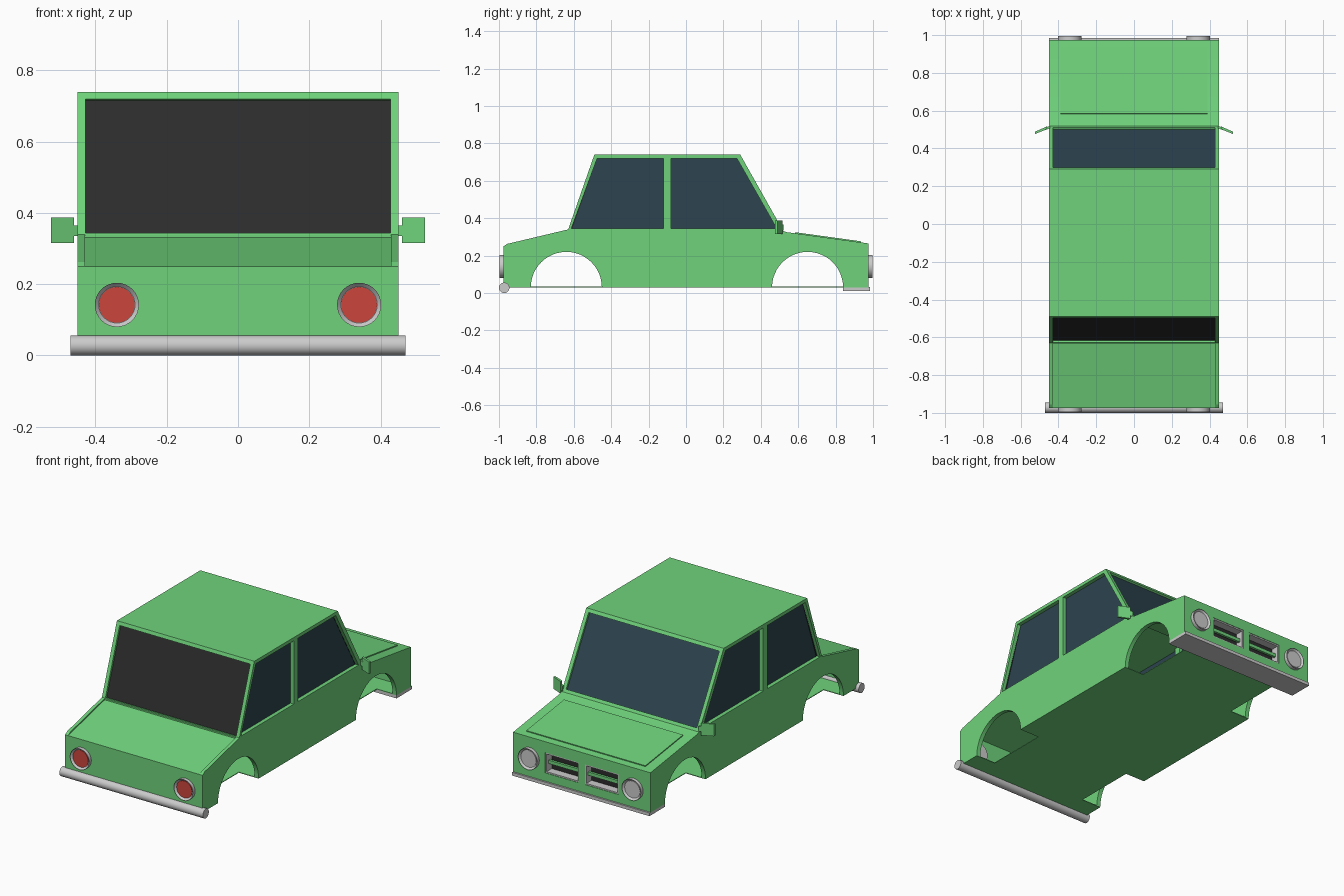
import bpy, bmesh
from math import pi, radians
from mathutils import Matrix, Vector

if "Cube" in bpy.data.objects:
    bpy.data.objects.remove(bpy.data.objects["Cube"])


def material(name, rgb):
    m = bpy.data.materials.new(name)
    m.diffuse_color = (*rgb, 1)
    m.use_nodes = True
    m.node_tree.nodes["Principled BSDF"].inputs["Base Color"].default_value = m.diffuse_color
    return m


GREEN = material("green_paint", (.16, .65, .20))
GLASS = material("blue_glass", (.026, .058, .08))
BLACK = material("black", (.025, .025, .025))
RED = material("red_lens", (.6, .06, .045))


def finish(name, bm, mat):
    bmesh.ops.recalc_face_normals(bm, faces=bm.faces)
    me = bpy.data.meshes.new(name)
    bm.to_mesh(me)
    bm.free()
    if mat:
        me.materials.append(mat)
    ob = bpy.data.objects.new(name, me)
    bpy.context.collection.objects.link(ob)
    return ob


def prism(name, pts, a, b, mat=None, axis='x'):
    """Extrude a (y,z) profile along x, or an (x,y) profile along z."""
    bm = bmesh.new()
    place = (lambda p, h: (h, *p)) if axis == 'x' else (lambda p, h: (*p, h))
    lo = [bm.verts.new(place(p, a)) for p in pts]
    hi = [bm.verts.new(place(p, b)) for p in pts]
    bm.faces.new(lo)
    bm.faces.new(hi)
    n = len(pts)
    for i in range(n):
        j = (i + 1) % n
        bm.faces.new((lo[i], lo[j], hi[j], hi[i]))
    return finish(name, bm, mat)


def box(name, x, y, z, mat=None):
    return prism(name, [(y[0], z[0]), (y[1], z[0]), (y[1], z[1]), (y[0], z[1])], *x, mat)


def cylinder(name, r, depth, centre, axis, mat=None, seg=48, rim=None):
    """Cylinder along axis; rim = (width, depth) sinks the cap facing +axis."""
    bm = bmesh.new()
    bmesh.ops.create_cone(bm, cap_ends=True, segments=seg, radius1=r, radius2=r, depth=depth)
    if rim:
        cap = [f for f in bm.faces if f.normal.z > .9]
        res = bmesh.ops.inset_region(bm, faces=cap, thickness=rim[0])
        bmesh.ops.translate(bm, verts=cap[0].verts, vec=(0, 0, -rim[1]))
    rot = Vector((0, 0, 1)).rotation_difference(Vector(axis)).to_matrix().to_4x4()
    bm.transform(Matrix.Translation(centre) @ rot)
    ob = finish(name, bm, mat)
    smooth(ob, 30)
    return ob


def activate(ob):
    bpy.ops.object.select_all(action='DESELECT')
    ob.select_set(True)
    bpy.context.view_layer.objects.active = ob


def smooth(ob, angle):
    activate(ob)
    bpy.ops.object.shade_smooth_by_angle(angle=radians(angle))


def cut(ob, cutter, keep=False):
    mod = ob.modifiers.new("cut", 'BOOLEAN')
    mod.operation, mod.solver, mod.object = 'DIFFERENCE', 'EXACT', cutter
    activate(ob)
    bpy.ops.object.modifier_apply(modifier=mod.name)
    if not keep:
        bpy.data.objects.remove(cutter)


def band(a, b, t0, t1, d0, d1):
    """Strip profile along line a-b between t0 and t1, offset d0..d1 sideways."""
    a, b = Vector(a), Vector(b)
    n = Vector((-(b - a).y, (b - a).x)).normalized()
    p, q = a.lerp(b, t0), a.lerp(b, t1)
    return [tuple(v) for v in (p + n * d0, q + n * d0, q + n * d1, p + n * d1)]


# Body shell: solid silhouette minus an inset cavity
body = prism("body", [(-.975, .03), (-.975, .25), (-.955, .263), (-.63, .34), (-.49, .74), (.29, .74),
                      (.52, .332), (.54, .325), (.975, .265), (.975, .03)], -.45, .45, GREEN)
cut(body, prism("cavity", [(-.955, -.1), (-.955, .236), (-.614, .317), (-.476, .72), (.278, .72),
                           (.505, .312), (.955, .247), (.955, -.1)], -.425, .425))
floor = box("floor", (-.44, .44), (-.96, .96), (.03, .034), GREEN)

# Wheel arches notch both the sides and the floor
for y in (-.64, .65):
    for s in (-1, 1):
        c = cylinder("arch_cutter", .19, .28, (s * .46, y, .03), (1, 0, 0))
        cut(body, c, True)
        cut(floor, c)

# Side windows
rear_win = [(-.613, .345), (-.12, .345), (-.12, .72), (-.475, .72)]
front_win = [(-.08, .345), (.485, .345), (.272, .72), (-.08, .72)]
for part, win in (("rear", rear_win), ("front", front_win)):
    cut(body, prism("window_cutter", win, -.6, .6))
    for s in (-1, 1):
        prism(part + "_side_glass", win, s * .419, s * .427, GLASS)
for s in (-1, 1):
    box("door_pillar", (s * .40, s * .44), (-.119, -.081), (.34, .725), GREEN)

# Windscreen and rear window
for name, a, b, t0, t1, mat in (("windscreen", (.29, .74), (.52, .332), .045, .96, GLASS),
                                ("rear_window", (-.63, .34), (-.49, .74), .01, .95, BLACK)):
    cut(body, prism("screen_cutter", band(a, b, t0, t1, -.06, .06), -.428, .428))
    prism(name, band(a, b, t0 - .003, t1 + .003, -.02, -.012), -.43, .43, mat)

# Sunken rear deck between the side rims, raised bonnet panel
cut(body, prism("deck_cutter", [(-1.0, .244), (-.633, .331), (-.633, .40), (-1.0, .40)], -.43, .43))
prism("bonnet_panel", band((.54, .325), (.975, .265), .10, .91, -.004, .006), -.39, .39, GREEN)

# Grille openings with grey trays, black backs and a green bar
for s in (-1, 1):
    cut(body, box("grille_cutter", sorted((s * .02, s * .24)), (.9, 1.1), (.08, .20)))
    for z in ((.08, .088), (.192, .20)):
        box("grille_tray_edge", (s * .02, s * .24), (.92, .972), z)
    for x in (.02, .232):
        box("grille_tray_side", (s * x, s * (x + .008)), (.92, .972), (.088, .192))
    box("grille_back", (s * .02, s * .24), (.918, .924), (.08, .20), BLACK)
    box("grille_bar", (s * .028, s * .232), (.94, .955), (.13, .15), GREEN)
smooth(body, 12)

# Lights
for s in (-1, 1):
    for e, name, mat in ((-1, "tail_light", RED), (1, "head_light", None)):
        cylinder(name + "_ring", .062, .055, (s * .34, e * .969, .142), (0, e, 0), None, 32, (.011, .012))
        cylinder(name + "_lens", .05, .008, (s * .34, e * .984, .142), (0, e, 0), mat, 32)

# Bumpers
cylinder("rear_bumper", .028, .94, (0, -.972, .028), (1, 0, 0), None, 32)
box("front_bumper", (-.45, .45), (.84, .985), (.012, .031))

# Wing mirrors
for s in (-1, 1):
    prism("mirror_arm", [(s * .445, .507), (s * .47, .497), (s * .47, .51), (s * .445, .52)],
          .335, .365, GREEN, 'z')
    prism("mirror", [(s * .46, .502), (s * .525, .476), (s * .525, .488), (s * .46, .517)],
          .315, .387, GREEN, 'z')
